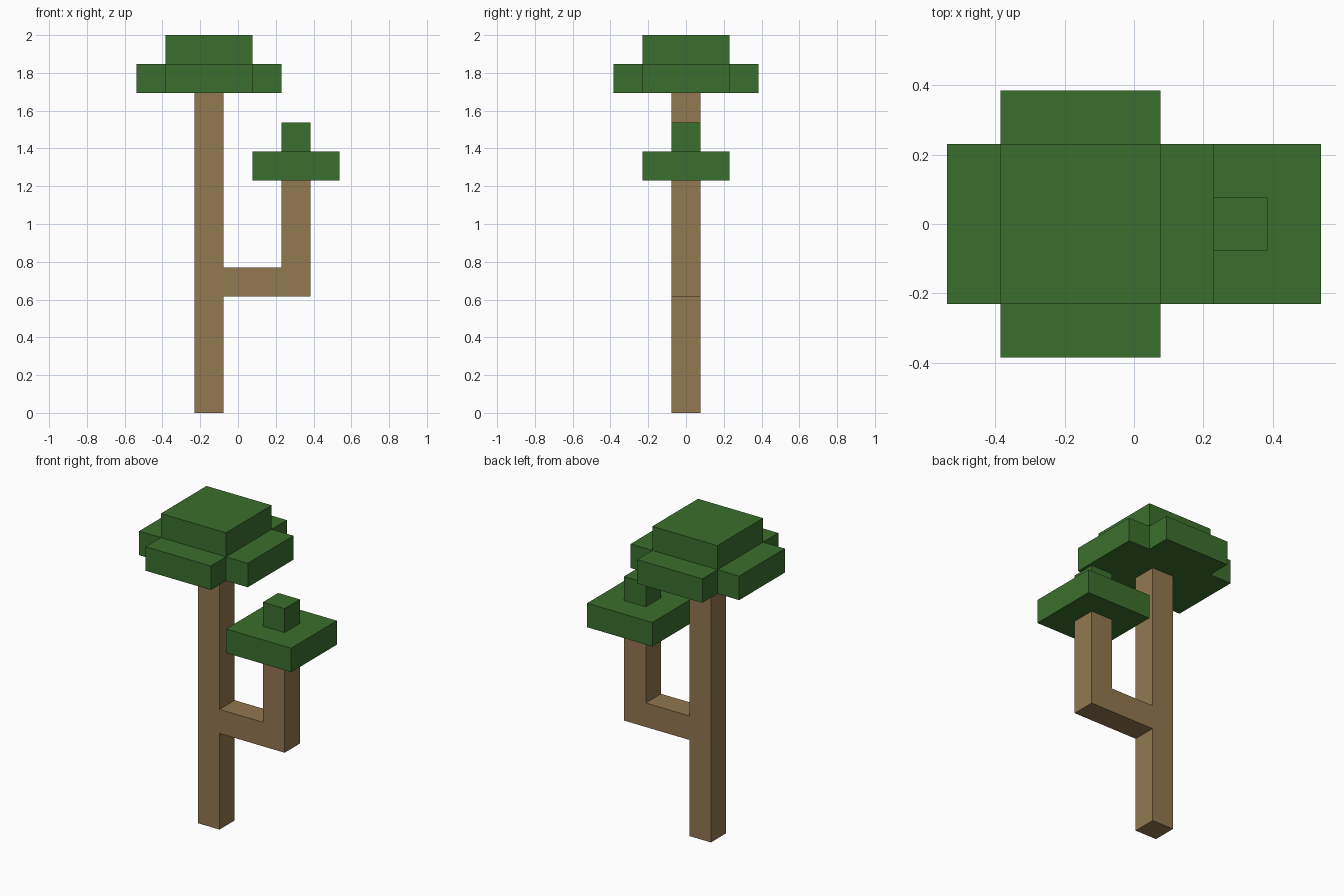
import bpy
import bmesh
from mathutils import Vector

cube = bpy.data.objects.get("Cube")
if cube:
    bpy.data.objects.remove(cube, do_unlink=True)

U = 2 / 13  # side of one block


def material(name, rgb):
    mat = bpy.data.materials.new(name)
    mat.use_nodes = True
    mat.diffuse_color = (*rgb, 1)
    bsdf = next(n for n in mat.node_tree.nodes if n.type == 'BSDF_PRINCIPLED')
    bsdf.inputs["Base Color"].default_value = (*rgb, 1)
    return mat


bark = material("bark brown", (0.287, 0.188, 0.08))
leaf = material("leaf green", (0.043, 0.159, 0.026))


def prism(name, outline, start, depth, mat):
    """Extrude an outline, given in blocks, along the vector depth."""
    bm = bmesh.new()
    verts = [bm.verts.new((Vector(p) + Vector(start)) * U) for p in outline]
    face = bm.faces.new(verts)
    extruded = bmesh.ops.extrude_face_region(bm, geom=[face], use_keep_orig=True)
    moved = [v for v in extruded["geom"] if isinstance(v, bmesh.types.BMVert)]
    bmesh.ops.translate(bm, verts=moved, vec=Vector(depth) * U)
    bmesh.ops.recalc_face_normals(bm, faces=bm.faces)
    mesh = bpy.data.meshes.new(name)
    bm.to_mesh(mesh)
    bm.free()
    mesh.materials.append(mat)
    obj = bpy.data.objects.new(name, mesh)
    bpy.context.collection.objects.link(obj)
    return obj


def slab(name, x, z, half, mat):
    """Square slab one block high, centred on x."""
    square = [(-half, -half, 0), (half, -half, 0), (half, half, 0), (-half, half, 0)]
    return prism(name, square, (x, 0, z), (0, 0, 1), mat)


TRUNK_X, BRANCH_X = -1, 2

# Trunk and its elbowed side branch, as one side outline
wood = [(-1.5, 0), (-0.5, 0), (-0.5, 4), (2.5, 4), (2.5, 8), (1.5, 8),
        (1.5, 5), (-0.5, 5), (-0.5, 11), (-1.5, 11)]
prism("trunk_and_branch", [(x, 0, z) for x, z in wood], (0, -0.5, 0), (0, 1, 0), bark)

# Main crown: cross-shaped layer with a square cap
corner = [(2.5, -1.5), (2.5, 1.5), (1.5, 1.5)]
cross = []
for _ in range(4):
    cross += [(x, y, 0) for x, y in corner]
    corner = [(-y, x) for x, y in corner]
prism("crown_cross", cross, (TRUNK_X, 0, 11), (0, 0, 1), leaf)
slab("crown_cap", TRUNK_X, 12, 1.5, leaf)

# Small crown on the branch
slab("branch_crown", BRANCH_X, 8, 1.5, leaf)
slab("branch_crown_tip", BRANCH_X, 9, 0.5, leaf)
